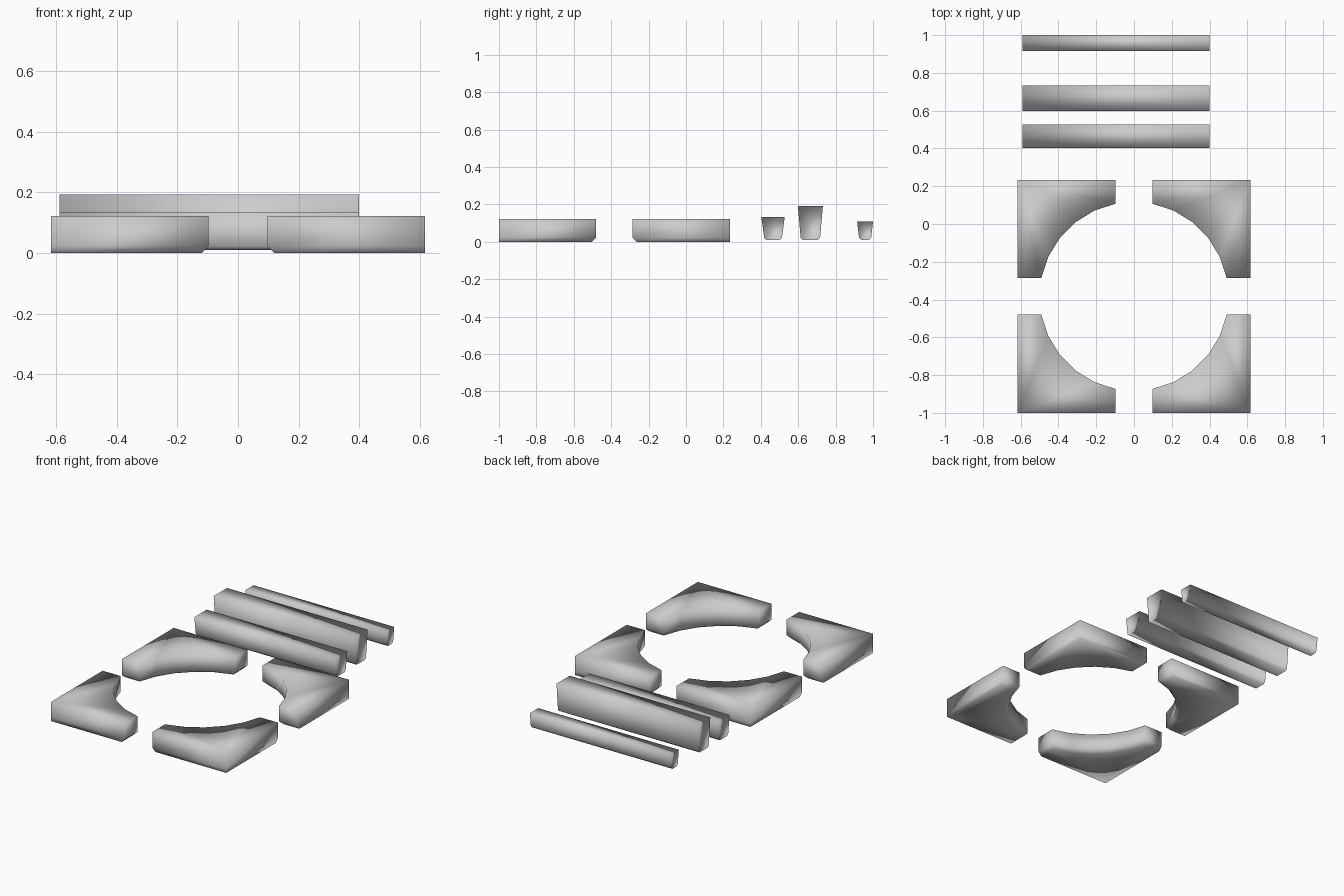
import bpy
import math
from mathutils import Matrix, Vector

cube = bpy.data.objects.get("Cube")
if cube:
    bpy.data.objects.remove(cube, do_unlink=True)

# One plain grey for everything
GREY = (0.6, 0.6, 0.6, 1)
grey = bpy.data.materials.new("plain_grey")
grey.use_nodes = True
grey.diffuse_color = GREY
grey.node_tree.nodes["Principled BSDF"].inputs["Base Color"].default_value = GREY


def add_object(name, verts, faces):
    mesh = bpy.data.meshes.new(name)
    mesh.from_pydata(verts, [], faces)
    mesh.materials.append(grey)
    mesh.shade_smooth()
    obj = bpy.data.objects.new(name, mesh)
    bpy.context.collection.objects.link(obj)
    return obj


def bridge(low, high, n):
    """Quads joining two rings that start at the given vertex numbers."""
    return [(low + i, low + (i + 1) % n, high + (i + 1) % n, high + i)
            for i in range(n)]


# Corner blocks: square outside, concave arc inside, chamfered underneath
HALF, GAP, RADIUS, HEIGHT, CHAMFER, STEPS = 0.617, 0.097, 0.5, 0.122, 0.022, 5
RING_CENTRE = Vector((0, -0.383, 0))


def corner_ring(inset, z):
    gap, radius = GAP + inset, RADIUS + inset
    start = math.asin(gap / radius)
    sweep = math.pi / 2 - 2 * start
    ring = [(HALF, HALF, z), (gap, HALF, z)]
    for i in range(STEPS + 1):
        a = start + sweep * (1 - i / STEPS)
        ring.append((radius * math.cos(a), radius * math.sin(a), z))
    return ring + [(HALF, gap, z)]


def corner_block(name, quarter):
    rings = [corner_ring(CHAMFER, 0), corner_ring(0, CHAMFER), corner_ring(0, HEIGHT)]
    n = len(rings[0])
    turn = Matrix.Rotation(quarter * math.pi / 2, 3, "Z")
    verts = [turn @ Vector(v) + RING_CENTRE for ring in rings for v in ring]
    faces = bridge(0, n, n) + bridge(n, 2 * n, n)
    for i in range(1, n - 1):
        faces.append((0, i + 1, i))
        faces.append((2 * n, 2 * n + i, 2 * n + i + 1))
    add_object(name, verts, faces)


for quarter, place in enumerate(("back_left", "back_right", "front_right", "front_left")):
    corner_block("corner_block_" + place, quarter)


# Straight bars: tapered section with slightly eased lower edges
X_MIN, X_MAX, BASE, EASE = -0.59, 0.4, 0.01, 0.012


def bar(name, y0, y1, top, taper):
    profile = [(y0, top), (y0 + taper, BASE + EASE), (y0 + taper + EASE, BASE),
               (y1 - taper - EASE, BASE), (y1 - taper, BASE + EASE), (y1, top)]
    n = len(profile)
    verts = [(x, y, z) for x in (X_MIN, X_MAX) for y, z in profile]
    faces = bridge(0, n, n)
    faces += [tuple(reversed(range(n))), tuple(range(n, 2 * n))]
    faces = [tuple(reversed(f)) for f in faces[:n]] + faces[n:]
    obj = add_object(name, verts, faces)
    obj.data.validate()


bar("low_bar", 0.403, 0.528, 0.133, 0.015)
bar("tall_bar", 0.598, 0.732, 0.193, 0.015)
bar("thin_bar", 0.915, 1.0, 0.108, 0.01)
